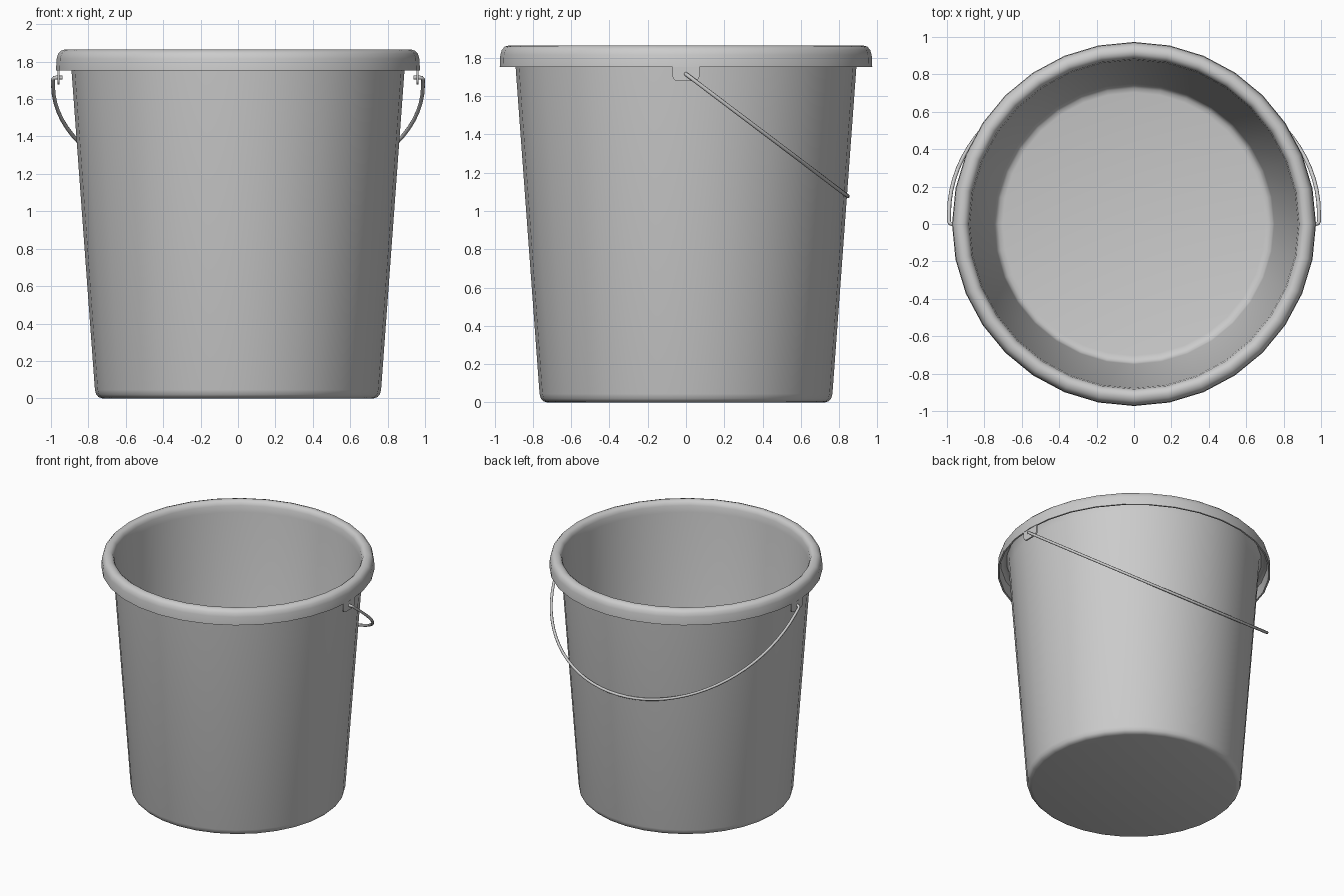
import bpy, bmesh
from math import sin, cos, pi, radians
from mathutils import Vector

if "Cube" in bpy.data.objects:
    bpy.data.objects.remove(bpy.data.objects["Cube"])

SEG = 32


def finish(name, bm, angle=40):
    bmesh.ops.recalc_face_normals(bm, faces=bm.faces[:])
    me = bpy.data.meshes.new(name)
    bm.to_mesh(me)
    bm.free()
    ob = bpy.data.objects.new(name, me)
    bpy.context.collection.objects.link(ob)
    bpy.ops.object.select_all(action='DESELECT')
    ob.select_set(True)
    bpy.context.view_layer.objects.active = ob
    bpy.ops.object.shade_smooth_by_angle(angle=radians(angle))
    return ob


def lathe(name, profile):
    """Revolve a profile whose two ends lie on the axis."""
    bm = bmesh.new()
    rings = [[bm.verts.new((r * cos(2 * pi * i / SEG), r * sin(2 * pi * i / SEG), z))
              for i in range(SEG)] for r, z in profile]
    for a, b in zip(rings, rings[1:]):
        for i in range(SEG):
            j = (i + 1) % SEG
            bm.faces.new((a[i], a[j], b[j], b[i]))
    bm.faces.new(rings[0])
    bm.faces.new(rings[-1])
    return finish(name, bm)


# Bucket shell: base, outer wall, hollow skirt, rolled rim, inner wall, floor
lathe("bucket_body", [
    (0.725, 0), (0.745, 0.006), (0.758, 0.02), (0.765, 0.045),
    (0.890, 1.75), (0.897, 1.825), (0.908, 1.842), (0.93, 1.844),
    (0.951, 1.832), (0.957, 1.81), (0.961, 1.752),
    (0.973, 1.752), (0.970, 1.815), (0.962, 1.842), (0.947, 1.858), (0.925, 1.865),
    (0.907, 1.862), (0.892, 1.851), (0.883, 1.83), (0.877, 1.78),
    (0.750, 0.06), (0.742, 0.036), (0.726, 0.022), (0.703, 0.017)])


# Handle lugs: rounded plates hanging from the skirt
def lug(name, side):
    w, z0, r = 0.071, 1.678, 0.028
    pts = [(-w, 1.765)]
    for cy, a0 in ((-w + r, 180), (w - r, 270)):
        pts += [(cy + r * cos(radians(a0 + t)), z0 + r + r * sin(radians(a0 + t)))
                for t in (0, 30, 60, 90)]
    pts.append((w, 1.765))
    bm = bmesh.new()
    f = bm.faces.new([bm.verts.new((side * 0.955, y, z)) for y, z in pts])
    ext = bmesh.ops.extrude_face_region(bm, geom=[f])
    bmesh.ops.translate(bm, vec=(side * 0.011, 0, 0),
                        verts=[v for v in ext['geom'] if isinstance(v, bmesh.types.BMVert)])
    finish(name, bm, 35)


lug("lug_right", 1)
lug("lug_left", -1)

# Wire handle: inward pivot ends, short straight legs, and a round bow, tilted to the back
pivot = Vector((0, 0, 1.715))
down = Vector((0, 0.845, -0.638)).normalized()
R, leg = 0.989, 0.07
half = [(0.937, 0), (0.972, 0), (0.984, 0.004), (R, 0.016)]
path = half + [(R * cos(pi * i / 40), leg + R * sin(pi * i / 40)) for i in range(41)]
path += [(-x, t) for x, t in reversed(half)]
cu = bpy.data.curves.new("wire_path", 'CURVE')
cu.dimensions = '3D'
cu.bevel_depth = 0.0105
cu.bevel_resolution = 2
cu.use_fill_caps = True
sp = cu.splines.new('POLY')
sp.points.add(len(path) - 1)
for p, (x, t) in zip(sp.points, path):
    p.co = (*(pivot + down * t + Vector((x, 0, 0))), 1)
sp.use_smooth = True
handle = bpy.data.objects.new("wire_handle", cu)
bpy.context.collection.objects.link(handle)
